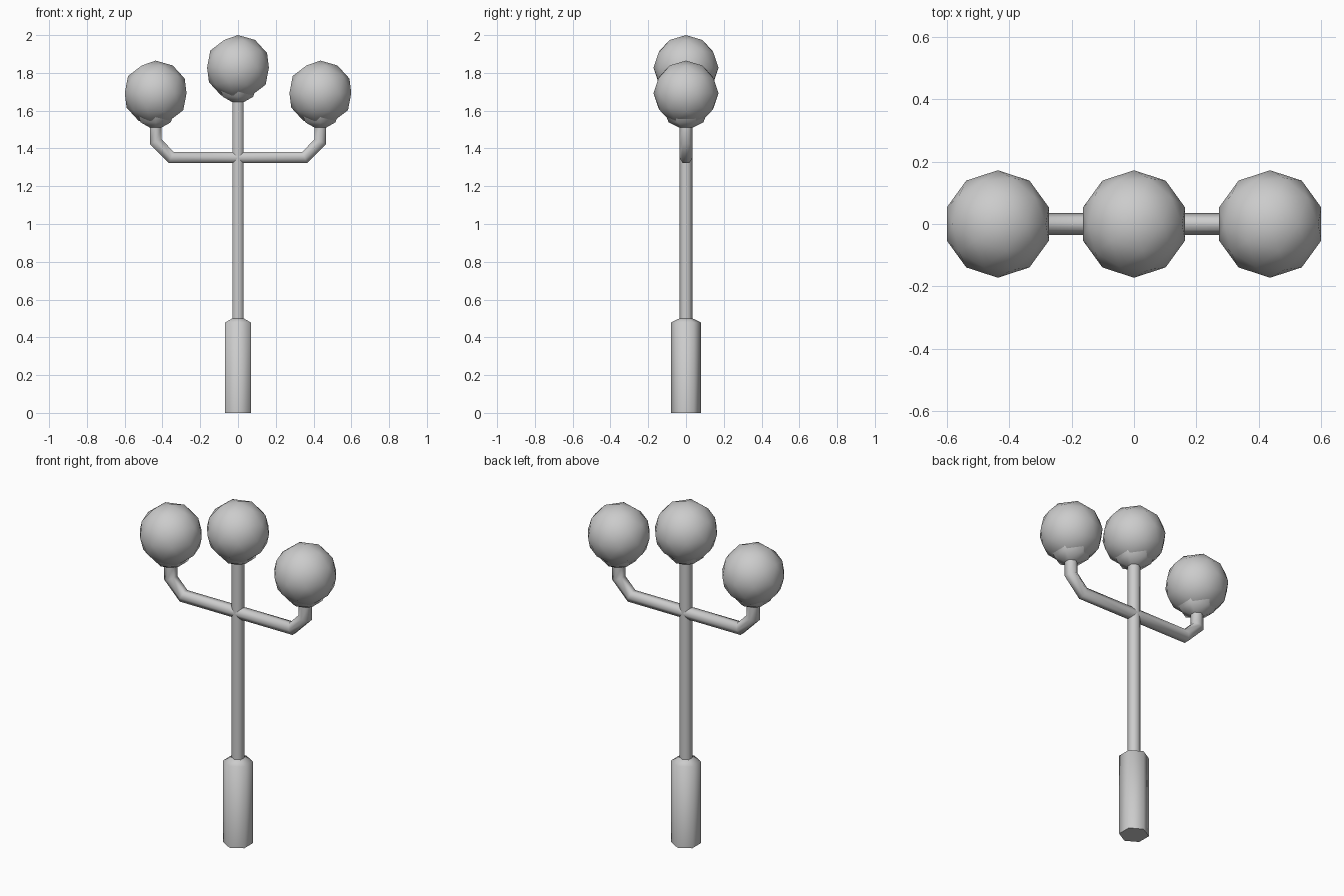
import bpy, bmesh, math
from mathutils import Vector

if "Cube" in bpy.data.objects:
    bpy.data.objects.remove(bpy.data.objects["Cube"])

SIDES = 6
TUBE = 0.035      # pole and arm radius
GLOBE = 0.172     # globe radius


def finish(obj):
    bpy.ops.object.select_all(action='DESELECT')
    obj.select_set(True)
    bpy.context.view_layer.objects.active = obj
    bpy.ops.object.shade_smooth_by_angle(angle=math.radians(62))
    return obj


def sweep(name, path, cap_start=False, cap_end=False):
    """Hexagonal tube along (x, z, radius) points in the y = 0 plane, mitred at bends."""
    bm = bmesh.new()
    pts = [Vector((x, 0, z)) for x, z, r in path]
    rings = []
    for i, p in enumerate(pts):
        before = (p - pts[i - 1]).normalized() if i else (pts[1] - p).normalized()
        after = (pts[i + 1] - p).normalized() if i < len(pts) - 1 else before
        t = (before + after).normalized()
        side = Vector((t.z, 0, -t.x)) / t.dot(before)
        r = path[i][2]
        ring = []
        for k in range(SIDES):
            a = math.tau * (k + 0.5) / SIDES
            ring.append(bm.verts.new(p + side * (r * math.cos(a)) + Vector((0, r * math.sin(a), 0))))
        rings.append(ring)
    for a, b in zip(rings, rings[1:]):
        for k in range(SIDES):
            n = (k + 1) % SIDES
            bm.faces.new((a[k], a[n], b[n], b[k]))
    if cap_start:
        bm.faces.new(rings[0][::-1])
    if cap_end:
        bm.faces.new(rings[-1])
    bmesh.ops.recalc_face_normals(bm, faces=bm.faces)
    mesh = bpy.data.meshes.new(name)
    bm.to_mesh(mesh)
    bm.free()
    obj = bpy.data.objects.new(name, mesh)
    bpy.context.collection.objects.link(obj)
    return finish(obj)


def lamp(label, x, z):
    # faceted globe
    bpy.ops.mesh.primitive_ico_sphere_add(subdivisions=2, radius=GLOBE, location=(x, 0, z))
    globe = bpy.context.object
    globe.name = label + "_globe"
    finish(globe)
    # flared holder cup under the globe
    sweep(label + "_cup", [(x, z - 0.183, TUBE), (x, z - 0.155, 0.092), (x, z - 0.115, 0.108)],
          cap_end=True)


# thick base with a sloped shoulder, and the slim pole
sweep("base", [(0, 0, 0.08), (0, 0.478, 0.08), (0, 0.5, TUBE)], cap_start=True)
sweep("pole", [(0, 0.5, TUBE), (0, 1.645, TUBE)])

# centre lamp
lamp("centre", 0, 1.828)

# side arms and their lamps
for label, s in (("left", -1), ("right", 1)):
    sweep(label + "_arm", [(0, 1.352, TUBE), (s * 0.353, 1.352, TUBE),
                           (s * 0.436, 1.436, TUBE), (s * 0.436, 1.51, TUBE)])
    lamp(label, s * 0.436, 1.693)
